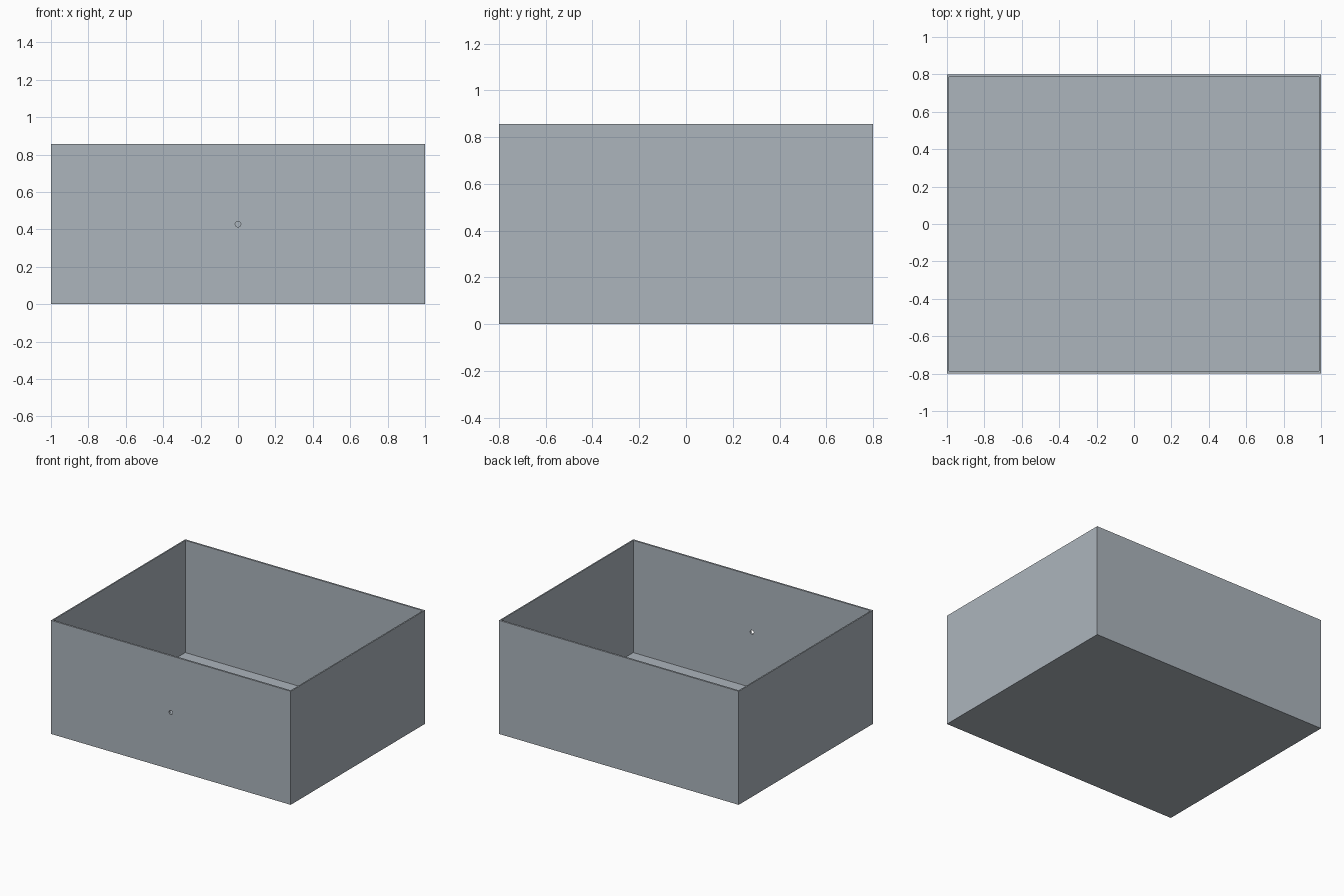
import bpy
import math

if "Cube" in bpy.data.objects:
    bpy.data.objects.remove(bpy.data.objects["Cube"])

W, D, H = 2.0, 1.6, 0.856   # outer size
TX, TY, TZ = 0.01, 0.014, 0.01  # side wall, front/back wall, floor thickness


def box(name, x, y, z):
    """Box from (min, max) ranges on each axis."""
    c = [(a + b) / 2 for a, b in (x, y, z)]
    bpy.ops.mesh.primitive_cube_add(size=1, location=c)
    ob = bpy.context.object
    ob.name = name
    ob.scale = [b - a for a, b in (x, y, z)]
    bpy.ops.object.transform_apply(location=True, rotation=False, scale=True)
    return ob


def cut(target, cutter):
    """Subtract the cutter, then remove it."""
    cutter.hide_render = True
    mod = target.modifiers.new("cut", 'BOOLEAN')
    mod.operation = 'DIFFERENCE'
    mod.solver = 'EXACT'
    mod.object = cutter
    bpy.context.view_layer.objects.active = target
    bpy.ops.object.modifier_apply(modifier=mod.name)
    bpy.data.objects.remove(cutter, do_unlink=True)


# Drawer body, hollowed from the top
drawer = box("drawer_box", (-W / 2, W / 2), (-D / 2, D / 2), (0, H))
cut(drawer, box("cavity_cutter", (-W / 2 + TX, W / 2 - TX),
                (-D / 2 + TY, D / 2 - TY), (TZ, H + 0.1)))

# Shallow divider slots in the middle of both side walls
for s in (-1, 1):
    xs = sorted((s * (W / 2 - TX + 0.003), s * (W / 2 - 3 * TX)))
    cut(drawer, box("slot_cutter", xs, (-0.01, 0.01), (TZ, H + 0.1)))

# Round handle hole through the front wall
bpy.ops.mesh.primitive_cylinder_add(vertices=24, radius=0.015, depth=0.1,
                                    location=(0, -D / 2, H / 2),
                                    rotation=(math.pi / 2, 0, 0))
cut(drawer, bpy.context.object)

# Blue-grey finish
mat = bpy.data.materials.new("blue_grey")
mat.diffuse_color = (0.415, 0.46, 0.505, 1)
mat.use_nodes = True
mat.node_tree.nodes["Principled BSDF"].inputs["Base Color"].default_value = mat.diffuse_color
drawer.data.materials.clear()
drawer.data.materials.append(mat)
